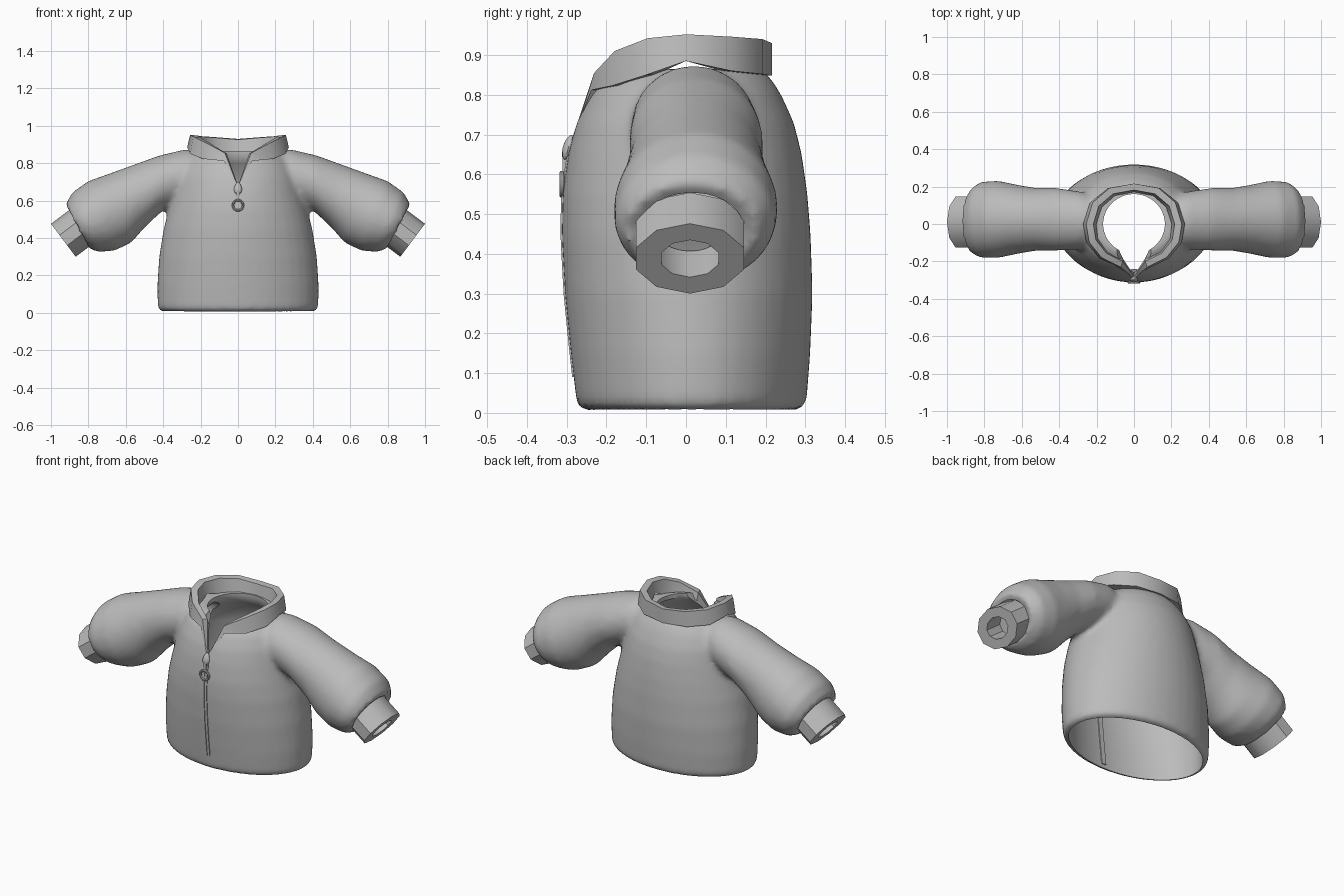
import bpy, bmesh, math
from mathutils import Vector

if "Cube" in bpy.data.objects:
    bpy.data.objects.remove(bpy.data.objects["Cube"])

grey = bpy.data.materials.new("cloth grey")
grey.diffuse_color = (0.5, 0.5, 0.5, 1)
grey.use_nodes = True
grey.node_tree.nodes["Principled BSDF"].inputs["Base Color"].default_value = grey.diffuse_color


def add(name, bm, angle=40):
    bmesh.ops.recalc_face_normals(bm, faces=bm.faces)
    me = bpy.data.meshes.new(name)
    bm.to_mesh(me)
    bm.free()
    ob = bpy.data.objects.new(name, me)
    bpy.context.collection.objects.link(ob)
    me.materials.append(grey)
    smooth(ob, angle)
    return ob


def smooth(ob, angle=40):
    bpy.ops.object.select_all(action='DESELECT')
    ob.select_set(True)
    bpy.context.view_layer.objects.active = ob
    bpy.ops.object.shade_smooth_by_angle(angle=math.radians(angle))


def ring(c, u, v, n=32):
    c, u, v = Vector(c), Vector(u), Vector(v)
    return [c + u * math.cos(t) + v * math.sin(t)
            for t in (2 * math.pi * (i + 0.5) / n for i in range(n))]


def loft(rings, closed=False, around=True):
    """Skin a list of point rings; cap the ends, or join last to first."""
    bm = bmesh.new()
    rows = [[bm.verts.new(p) for p in r] for r in rings]
    n = len(rows[0])
    pairs = list(zip(rows, rows[1:])) + ([(rows[-1], rows[0])] if closed else [])
    for a, b in pairs:
        for i in range(n if around else n - 1):
            j = (i + 1) % n
            bm.faces.new((a[i], a[j], b[j], b[i]))
    if not closed:
        bm.faces.new(rows[0])
        bm.faces.new(rows[-1])
    return bm


# Torso profile: z, half width, front y, back y
TORSO = [(0.006, .405, -.26, .285), (0.02, .43, -.275, .303), (0.15, .432, -.29, .313),
         (0.3, .422, -.305, .319), (0.45, .398, -.313, .314), (0.55, .372, -.311, .306),
         (0.65, .345, -.297, .292), (0.73, .325, -.276, .272), (0.8, .29, -.243, .24),
         (0.84, .25, -.21, .215), (0.865, .21, -.17, .19)]


def torso_rings(rows):
    return [ring((0, (f + b) / 2, z), (w, 0, 0), (0, (b - f) / 2, 0), 40) for z, w, f, b in rows]


# Sleeve sections: top x, top z, bottom x, bottom z, centre y, half depth
SLEEVE = [(.14, .86, .20, .60, .02, .12), (.28, .875, .31, .585, .02, .155),
          (.42, .842, .41, .54, .025, .168), (.55, .795, .50, .455, .025, .168),
          (.68, .748, .57, .375, .025, .185), (.80, .705, .66, .332, .025, .207),
          (.885, .645, .75, .325, .022, .203), (.925, .575, .81, .352, .015, .168),
          (.89, .545, .80, .385, .01, .12)]


def sleeve_rings(side, scale=1.0):
    out = []
    for tx, tz, bx, bz, y, h in SLEEVE:
        c = ((tx + bx) / 2 * side, y, (tz + bz) / 2)
        out.append(ring(c, (0, h * scale, 0),
                        ((tx - bx) / 2 * side * scale, 0, (tz - bz) / 2 * scale)))
    return out


def boolean(ob, other, op):
    m = ob.modifiers.new(op, 'BOOLEAN')
    m.operation, m.object, m.solver = op, other, 'EXACT'


# Jacket shell: torso and sleeves joined, softened, then hollowed
jacket = add("jacket_shell", loft(torso_rings(TORSO)))
helpers = []
for s in (-1, 1):
    sl = add("sleeve_helper", loft(sleeve_rings(s)))
    boolean(jacket, sl, 'UNION')
    helpers.append(sl)
rm = jacket.modifiers.new("blend", 'REMESH')
rm.mode, rm.voxel_size, rm.use_smooth_shade = 'VOXEL', 0.016, True
sm = jacket.modifiers.new("soften", 'SMOOTH')
sm.factor, sm.iterations = 0.5, 8

inner = [(z, w - .03, f + .03, b - .03) for z, w, f, b in TORSO[1:8]]
cavity = [(-.1,) + inner[0][1:]] + inner + [(.8, .2, -.19, .18), (.84, .165, -.16, .16),
                                            (1.0, .165, -.16, .16)]
helpers.append(add("cavity_helper", loft(torso_rings(cavity))))
boolean(jacket, helpers[-1], 'DIFFERENCE')
for s in (-1, 1):
    helpers.append(add("sleeve_cavity_helper", loft(sleeve_rings(s, .72))))
    boolean(jacket, helpers[-1], 'DIFFERENCE')
# V-shaped neckline
vee = [(0, .68), (.08, .84), (.16, 1.0), (-.16, 1.0), (-.08, .84)]
helpers.append(add("neckline_helper", loft([[(x, y, z) for x, z in vee] for y in (-.5, -.05)])))
boolean(jacket, helpers[-1], 'DIFFERENCE')
smooth(jacket)
bpy.ops.object.convert(target='MESH')
smooth(jacket)
for h in helpers:
    bpy.data.objects.remove(h)

# Collar: half path from back to the zip, mirrored: x, y, bottom z, top z
HALF = [(0, .216, .848, .93), (.14, .192, .852, .94), (.235, .115, .86, .946),
        (.272, 0, .885, .952), (.255, -.1, .85, .942), (.185, -.185, .823, .91),
        (.075, -.238, .812, .855), (.012, -.288, .685, .70)]
path = [(-x, y, a, b) for x, y, a, b in HALF[:0:-1]] + HALF
inset = [.35, .1, .04, .03, .03, .03, .03]
sections = []
for k, (x, y, a, b) in enumerate(path):
    t = min(k, len(path) - 1 - k) / 7
    s = .70 + .10 * (1 - t)
    end = k in (0, len(path) - 1)
    sx = .3 if end else s
    sections.append([(x, y, a), (x * .94, y if y > .1 else y * .97, b),
                     (x * (.5 if end else .80), y * (.95 if end else .84), b - .004),
                     (x * sx, y * (.93 if end else .78), a)])
add("collar", loft(sections), 35)

# Ribbed cuffs: straight faceted bands with an open end
for s, side in ((-1, "left"), (1, "right")):
    axis = Vector((.8 * s, 0, -.6))
    end = Vector((.934 * s, .01, .388))
    rows = []
    for off, k in ((-.13, 1.0), (0, 1.0), (0, .53), (-.16, .6)):
        rows.append(ring(end + axis * off, (0, .143 * k, 0), (.066 * s * k, 0, .088 * k), 10))
    add(side + "_cuff", loft(rows, closed=True))


# Zip: two narrow tapes following the front, plus a lining strip
def front_y(z):
    for a, b in zip(TORSO, TORSO[1:]):
        if a[0] <= z <= b[0]:
            return a[2] + (b[2] - a[2]) * (z - a[0]) / (b[0] - a[0])
    return TORSO[-1][2]


def strip(name, x0, x1, z0, z1, d0, d1):
    rows = []
    for i in range(15):
        z = z0 + (z1 - z0) * i / 14
        y = front_y(z)
        rows.append([(x0, y + d0, z), (x1, y + d0, z), (x1, y + d1, z), (x0, y + d1, z)])
    add(name, loft(rows), 30)


strip("zip_tape_left", -.016, -.002, .09, .66, -.003, .01)
strip("zip_tape_right", .002, .016, .09, .66, -.003, .01)
strip("zip_lining", -.014, .014, .03, .66, .02, .036)

# Zip slider, link and pull ring
bm = bmesh.new()
bmesh.ops.create_uvsphere(bm, u_segments=12, v_segments=8, radius=1)
for v in bm.verts:
    w = .021 - .006 * v.co.z
    v.co = (v.co.x * w, -.296 + v.co.y * .014 + v.co.z * .008, .667 + v.co.z * .032)
add("zip_slider", bm)

bm = bmesh.new()
bmesh.ops.create_cube(bm, size=1)
for v in bm.verts:
    v.co = (v.co.x * .016, -.306 + v.co.y * .01, .622 + v.co.z * .05)
add("zip_link", bm)

rows = []
for i in range(20):
    t = 2 * math.pi * i / 20
    d = Vector((math.cos(t), 0, math.sin(t)))
    rows.append(ring(Vector((0, -.312, .575)) + d * .027, d * .007, (0, .007, 0), 8))
add("zip_pull_ring", loft(rows, closed=True))
